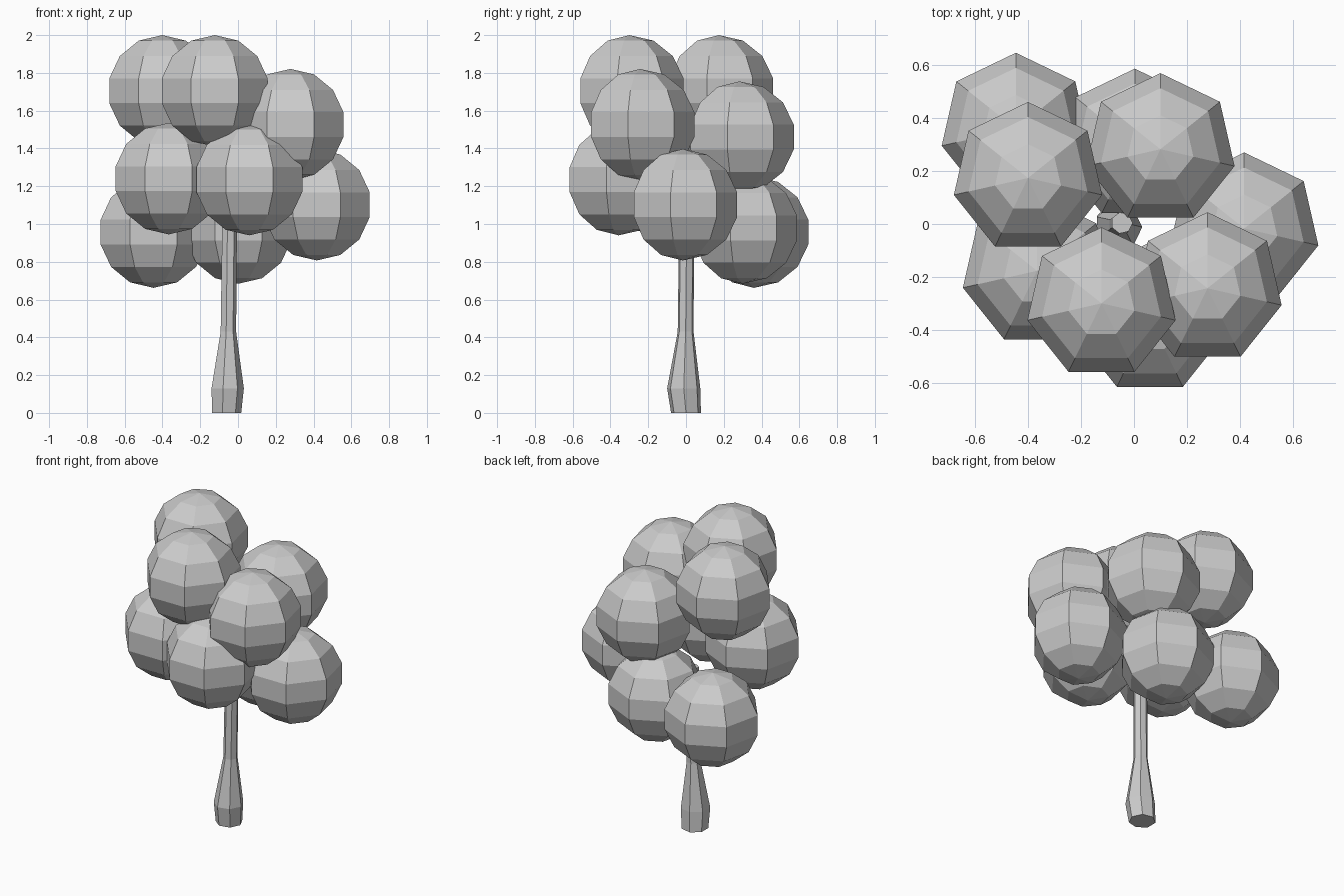
import bpy
import bmesh
from math import cos, sin, tau
from mathutils import Matrix

SIDES = 7

cube = bpy.data.objects.get("Cube")
if cube:
    bpy.data.objects.remove(cube, do_unlink=True)

grey = bpy.data.materials.new("plain grey")
grey.use_nodes = True
colour = (0.6, 0.6, 0.6, 1)
grey.diffuse_color = colour
grey.node_tree.nodes["Principled BSDF"].inputs["Base Color"].default_value = colour


def finish(bm, name):
    """Turn a bmesh into a flat shaded, grey object."""
    bmesh.ops.recalc_face_normals(bm, faces=bm.faces)
    mesh = bpy.data.meshes.new(name)
    bm.to_mesh(mesh)
    bm.free()
    mesh.materials.append(grey)
    obj = bpy.data.objects.new(name, mesh)
    bpy.context.collection.objects.link(obj)


def foliage_ball(name, centre, radius=0.295):
    bm = bmesh.new()
    bmesh.ops.create_uvsphere(bm, u_segments=SIDES, v_segments=7, radius=radius,
                              matrix=Matrix.Translation(centre))
    finish(bm, name)


def lofted_trunk(name, rings):
    """Skin seven-sided rings given as (x, y, z, radius)."""
    bm = bmesh.new()
    loops = [[bm.verts.new((x + r * cos(tau * i / SIDES), y + r * sin(tau * i / SIDES), z))
              for i in range(SIDES)] for x, y, z, r in rings]
    for low, high in zip(loops, loops[1:]):
        for i in range(SIDES):
            j = (i + 1) % SIDES
            bm.faces.new((low[i], low[j], high[j], high[i]))
    bm.faces.new(loops[0][::-1])
    bm.faces.new(loops[-1])
    finish(bm, name)


# Trunk: flared foot, narrow stem
lofted_trunk("trunk", [
    (-0.064, 0.0, 0.0, 0.081),
    (-0.059, -0.012, 0.13, 0.090),
    (-0.053, -0.002, 0.43, 0.043),
    (-0.046, 0.004, 1.05, 0.041),
])

# Crown: equal foliage balls from the lowest to the highest
crown = [
    (-0.447, 0.36, 0.957),
    (0.003, 0.30, 0.979),
    (0.417, -0.017, 1.102),
    (0.06, -0.357, 1.235),
    (-0.367, -0.177, 1.24),
    (0.10, 0.283, 1.46),
    (0.278, -0.243, 1.526),
    (-0.401, 0.174, 1.705),
    (-0.123, -0.30, 1.705),
]
for number, centre in enumerate(crown, 1):
    foliage_ball(f"foliage_{number}", centre)
